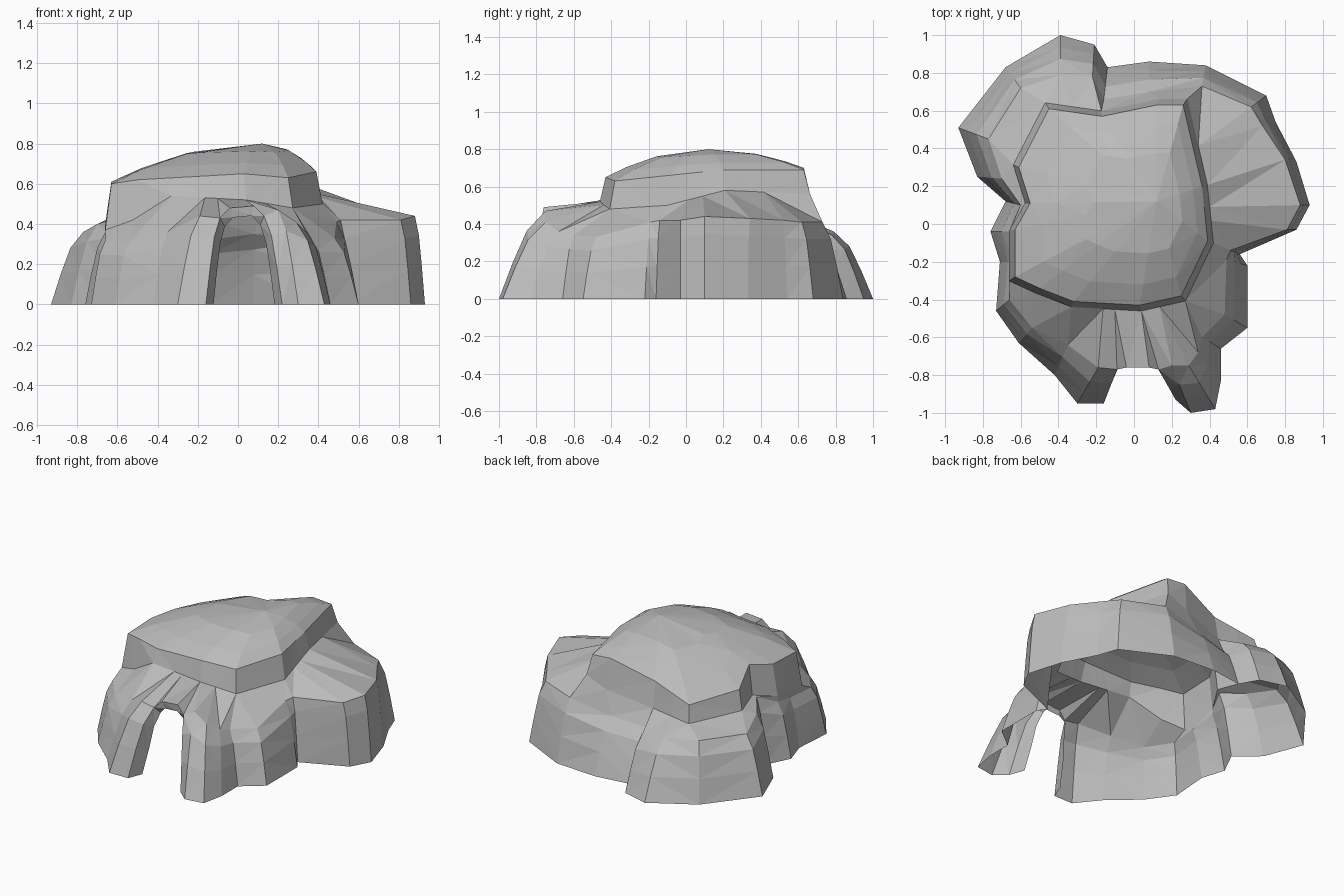
import bpy
import bmesh
from mathutils import Vector

default_cube = bpy.data.objects.get("Cube")
if default_cube:
    bpy.data.objects.remove(default_cube, do_unlink=True)

# Ground outline in hundredths, from the left arch foot round to the right one
BASE = [(22, -93), (30, -100), (43, -98), (46, -83), (46, -66), (60, -55), (60, -22),
        (56, -16), (86, -3), (93, 10), (86, 33), (75, 54), (70, 68), (38, 84), (8, 86),
        (-14, 83), (-21, 95), (-39, 100), (-68, 83), (-93, 51), (-83, 25), (-68, 12),
        (-76, -4), (-71, -20), (-73, -46), (-61, -63), (-42, -80), (-30, -95), (-16, -95)]

# Ledge on top of the lower rocks; the last two points are the arch crown
LEDGE = [(13, -77, 44), (20, -75, 47), (29, -75, 41), (34, -68, 36), (36, -60, 34),
         (48, -48, 33), (49, -19, 41), (51, -14, 42), (81, -3, 42), (88, 10, 44),
         (80, 34, 43), (68, 52, 42), (62, 62, 41), (36, 73, 41), (8, 70, 35),
         (-16, 66, 32), (-22, 78, 34), (-39, 79, 36), (-60, 72, 37), (-77, 45, 36),
         (-70, 24, 40), (-60, 10, 43), (-66, -4, 36), (-64, -20, 32), (-66, -40, 32),
         (-54, -55, 31), (-35, -64, 36), (-19, -76, 44), (-9, -77, 43),
         (-4, -76, 48), (8, -76, 49)]

# Rim of the upper cap: x, y, rim height, height of the wall foot below it
RIM = [(25, -38, 63, 48), (3, -43, 65, 52), (-32, -41, 63, 54), (-50, -34, 62, 42),
       (-63, -28, 60, 37), (-63, -3, 61, 40), (-55, 11, 64, 44), (-61, 30, 56, 43),
       (-62, 55, 51, 42), (-45, 61, 53, 42), (-17, 57, 60, 43), (12, 63, 70, 50),
       (26, 63, 69, 56), (36, 20, 69, 58), (39, -9, 66, 50)]

CENTRE = Vector((-0.12, 0.08))
APEX = Vector((0.12, 0.12, 0.80))
SNAP_ANGLE = 0.16


def scaled(points):
    return [[value / 100 for value in point] for point in points]


def rim_at(direction, rim):
    """Rim data along a ray from the centre, snapped to a nearby rim corner."""
    def angle_to(corner):
        return direction.angle(Vector(corner[:2]) - CENTRE)

    nearest = min(rim, key=angle_to)
    if angle_to(nearest) < SNAP_ANGLE:
        return nearest
    for start, end in zip(rim, rim[1:] + rim[:1]):
        a, b = Vector(start[:2]) - CENTRE, Vector(end[:2]) - CENTRE
        side_a, side_b = direction.cross(a), direction.cross(b)
        if side_a * side_b <= 0 and side_a != side_b and direction.dot(a + b) > 0:
            t = side_a / (side_a - side_b)
            return [p + (q - p) * t for p, q in zip(start, end)]
    return nearest


def between(low, high, across, up):
    point = low.lerp(high, across)
    point.z = low.z + (high.z - low.z) * up
    return point


base = [Vector((x, y, 0)) for x, y in scaled(BASE)]
ledge = [Vector(p) for p in scaled(LEDGE)]
rim_data = scaled(RIM)

# Upper rings follow the ledge columns
wall_foot, rim = [], []
for point in ledge:
    x, y, top, foot = rim_at(point.xy - CENTRE, rim_data)
    rim.append(Vector((x, y, top)))
    outward = CENTRE + (Vector((x, y)) - CENTRE) * 1.06
    wall_foot.append(Vector((outward.x, outward.y, foot)))


def cap_ring(t):
    return [between(APEX, p, t, t * t) for p in rim]


bm = bmesh.new()


def add_ring(points):
    return [bm.verts.new(p) for p in points]


def bridge(lower, upper, closed):
    count = len(lower) if closed else min(len(lower), len(upper)) - 1
    for i in range(count):
        j = (i + 1) % len(lower)
        bm.faces.new((lower[i], lower[j], upper[j], upper[i]))


# Lower walls, open at the arch
walls = [add_ring(base),
         add_ring(between(b, l, 0.3, 0.42) for b, l in zip(base, ledge)),
         add_ring(between(b, l, 0.6, 0.78) for b, l in zip(base, ledge))]
ledge_ring = add_ring(ledge)
for lower, upper in zip(walls, walls[1:] + [ledge_ring]):
    bridge(lower, upper, False)

# Terrace, cap wall and domed top
upper_rings = [ledge_ring, add_ring(wall_foot), add_ring(rim),
               add_ring(cap_ring(0.8)), add_ring(cap_ring(0.5))]
for lower, upper in zip(upper_rings, upper_rings[1:]):
    bridge(lower, upper, True)
apex = bm.verts.new(APEX)
last = upper_rings[-1]
for a, b in zip(last, last[1:] + last[:1]):
    bm.faces.new((a, b, apex))

# Inner return of the arch, deep at the jambs and shallow at the crown
arch = [ring[-1] for ring in walls] + ledge_ring[len(base) - 1:] + [ledge_ring[0]]
arch += [ring[0] for ring in reversed(walls)]
inner = []
for v in arch:
    x = 0.03 + (v.co.x - 0.03) * 0.8
    depth = 0.1 * (1 - (v.co.z / 0.5) ** 3)
    inner.append(bm.verts.new((x, v.co.y + depth, v.co.z * 0.9)))
bridge(arch, inner, False)

# Merge columns that share a rim corner, then facet the stone
bmesh.ops.remove_doubles(bm, verts=bm.verts[:], dist=0.001)
bmesh.ops.triangulate(bm, faces=bm.faces[:], quad_method='SHORT_EDGE')
mesh = bpy.data.meshes.new("rock_cave")
bm.to_mesh(mesh)
bm.free()
cave = bpy.data.objects.new("rock_cave", mesh)
bpy.context.collection.objects.link(cave)

stone = bpy.data.materials.new("grey_stone")
stone.use_nodes = True
stone.diffuse_color = (0.5, 0.5, 0.5, 1)
stone.node_tree.nodes["Principled BSDF"].inputs["Base Color"].default_value = (0.5, 0.5, 0.5, 1)
mesh.materials.append(stone)
